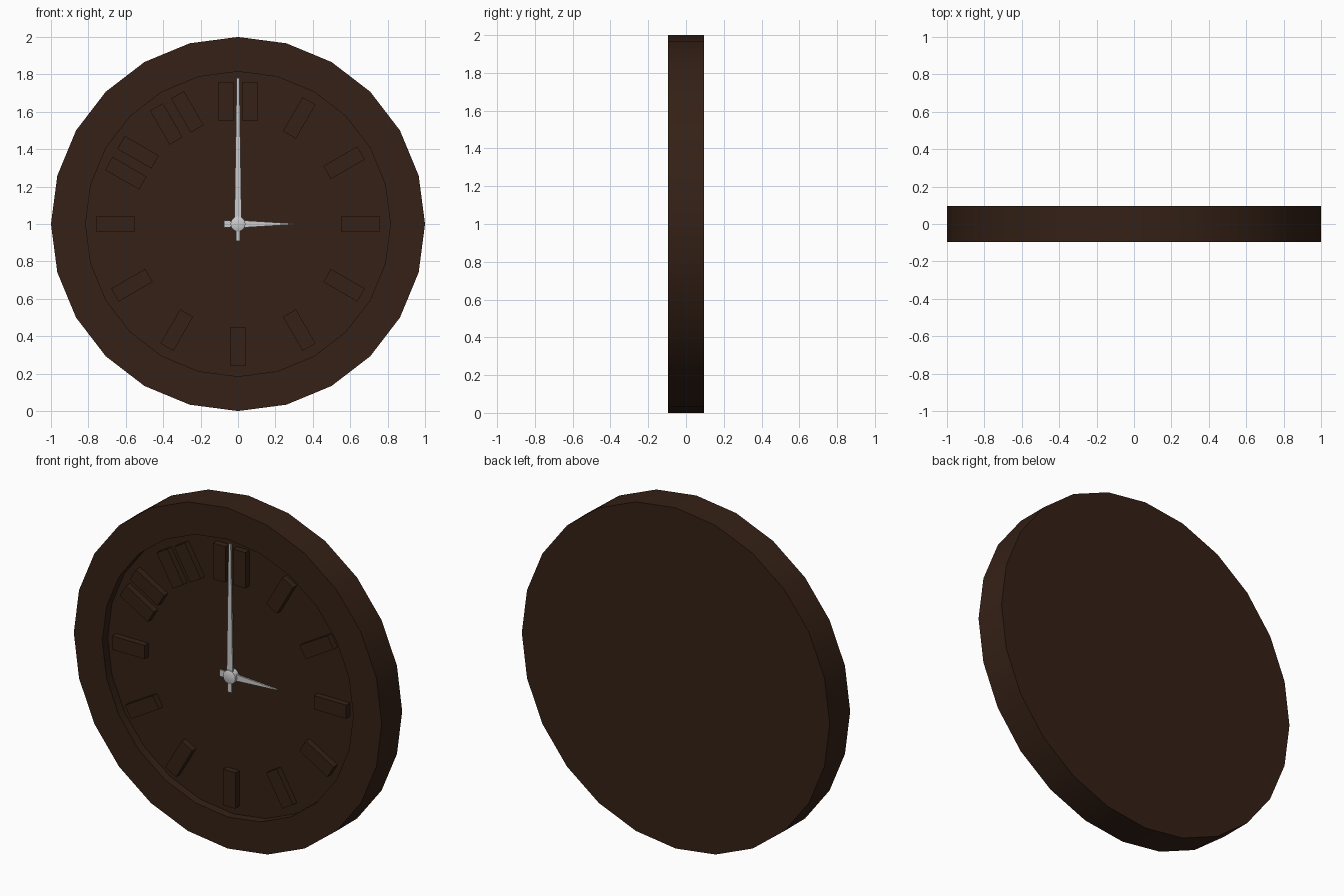
import bpy, bmesh, math

if "Cube" in bpy.data.objects:
    bpy.data.objects.remove(bpy.data.objects["Cube"])

Z0 = 1.0          # dial centre height
FRONT = -0.095
FLOOR = -0.045    # recessed dial surface

wood = bpy.data.materials.new("dark_wood")
wood.diffuse_color = (0.035, 0.015, 0.008, 1)
wood.use_nodes = True
wood.node_tree.nodes["Principled BSDF"].inputs["Base Color"].default_value = wood.diffuse_color


def finish(name, bm, mat=None):
    bmesh.ops.recalc_face_normals(bm, faces=bm.faces)
    me = bpy.data.meshes.new(name)
    bm.to_mesh(me)
    bm.free()
    ob = bpy.data.objects.new(name, me)
    bpy.context.collection.objects.link(ob)
    if mat:
        me.materials.append(mat)
    return ob


def circle(bm, radius, y, sides):
    step = 2 * math.pi / sides
    return [bm.verts.new((radius * math.sin(i * step), y, Z0 + radius * math.cos(i * step)))
            for i in range(sides)]


def lathe(name, profile, sides, mat=None):
    """Turn (radius, y) points around the dial axis and cap both ends."""
    bm = bmesh.new()
    rings = [circle(bm, r, y, sides) for r, y in profile]
    for a, b in zip(rings, rings[1:]):
        for i in range(sides):
            j = (i + 1) % sides
            bm.faces.new((a[i], a[j], b[j], b[i]))
    bm.faces.new(rings[0])
    bm.faces.new(rings[-1])
    ob = finish(name, bm, mat)
    bpy.context.view_layer.objects.active = ob
    ob.select_set(True)
    bpy.ops.object.shade_smooth_by_angle(angle=math.radians(30))
    ob.select_set(False)
    return ob


def plate(name, outline, y_back, y_front, angle=0, mat=None):
    """Extrude an (across, outward) outline, turned clockwise by angle."""
    c, s = math.cos(angle), math.sin(angle)
    bm = bmesh.new()
    face = bm.faces.new([bm.verts.new((u * c + v * s, y_back, Z0 - u * s + v * c))
                         for u, v in outline])
    ext = bmesh.ops.extrude_face_region(bm, geom=[face])["geom"]
    bmesh.ops.translate(bm, vec=(0, y_front - y_back, 0),
                        verts=[v for v in ext if isinstance(v, bmesh.types.BMVert)])
    return finish(name, bm, mat)


def mirrored(half):
    return half + [(-u, v) for u, v in reversed(half)]


# Case with recessed dial
lathe("clock_case", [(1.0, 0.095), (1.0, FRONT), (0.815, FRONT), (0.815, FLOOR)], 24, wood)

# Plain raised hour markers, doubled at ten, eleven and twelve
for hour in range(1, 13):
    offsets = (-0.065, 0.065) if hour >= 10 else (0,)
    w = 0.04
    for n, u in enumerate(offsets):
        box = [(u - w, 0.55), (u + w, 0.55), (u + w, 0.76), (u - w, 0.76)]
        plate(f"hour_marker_{hour}_{n}", box, FLOOR + 0.005, -0.082,
              hour * math.pi / 6, wood)

# Hands with tapered blades and short tails
plate("minute_hand", mirrored([(0.012, -0.09), (0.012, -0.03), (0.019, 0.03),
                               (0.007, 0.78)]), -0.068, -0.078)
plate("hour_hand", mirrored([(0.019, -0.075), (0.019, -0.045), (0.012, -0.035),
                             (0.019, 0.03), (0.002, 0.30)]), -0.056, -0.066,
      math.pi / 2)

# Centre hub
lathe("hand_hub", [(0.04, FLOOR + 0.005), (0.04, -0.082), (0.03, -0.087)], 16)
